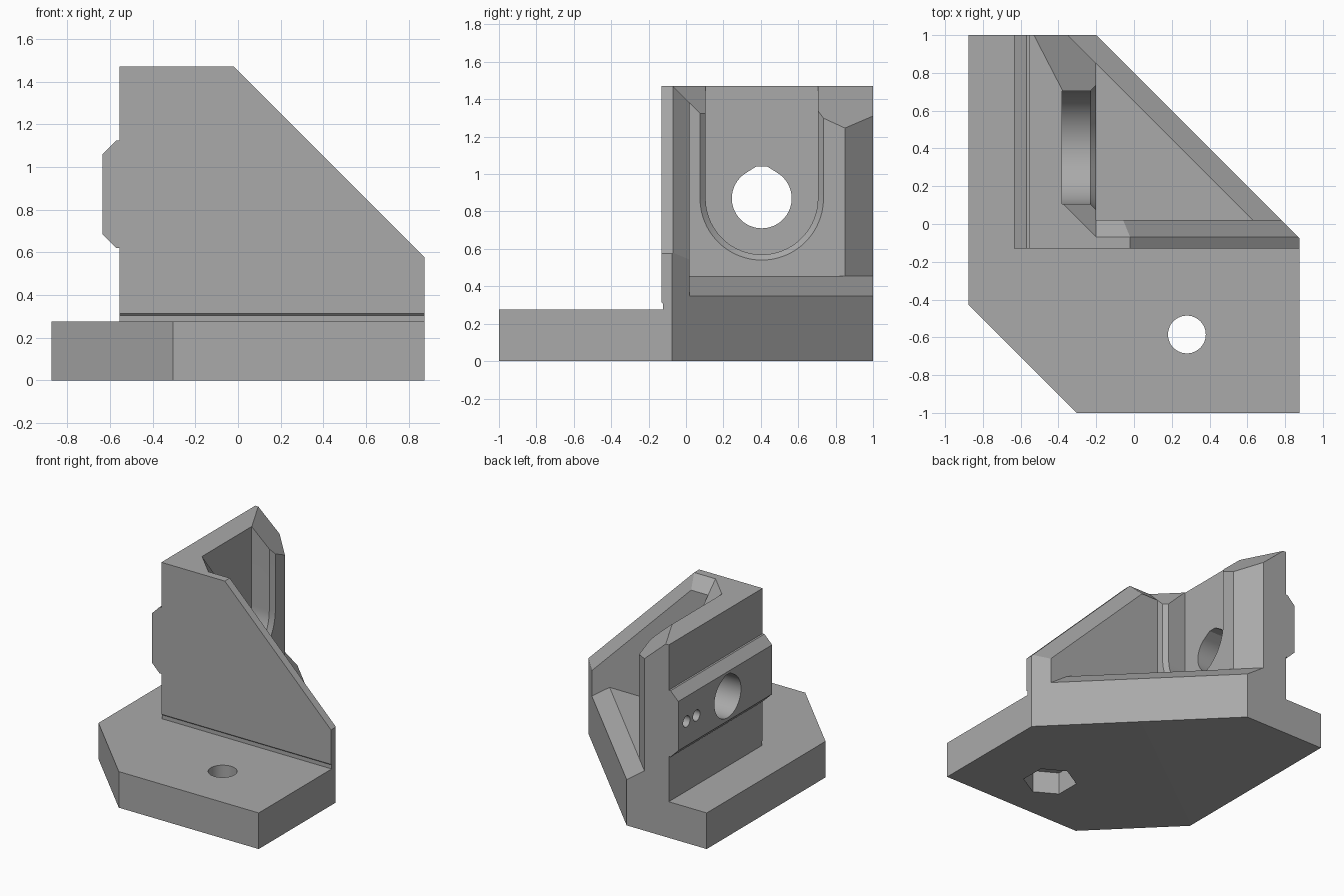
import bpy, bmesh
from math import sin, cos, pi, radians
from mathutils import Vector

cube = bpy.data.objects.get("Cube")
if cube:
    bpy.data.objects.remove(cube, do_unlink=True)

grey = bpy.data.materials.new("plain grey")
grey.use_nodes = True
COLOUR = (0.4, 0.4, 0.4, 1)
grey.diffuse_color = COLOUR
grey.node_tree.nodes["Principled BSDF"].inputs["Base Color"].default_value = COLOUR
R2 = 2 ** 0.5


def finish(bm, name):
    bmesh.ops.recalc_face_normals(bm, faces=bm.faces)
    mesh = bpy.data.meshes.new(name)
    bm.to_mesh(mesh)
    bm.free()
    mesh.materials.append(grey)
    obj = bpy.data.objects.new(name, mesh)
    bpy.context.collection.objects.link(obj)
    return obj


def convex(name, *planes):
    """Solid kept where normal . point > distance for every plane."""
    bm = bmesh.new()
    bmesh.ops.create_cube(bm, size=4)
    for nx, ny, nz, d in planes:
        n = Vector((nx, ny, nz))
        cut = bmesh.ops.bisect_plane(
            bm, geom=bm.verts[:] + bm.edges[:] + bm.faces[:], dist=1e-6,
            plane_co=n * (d / n.length_squared), plane_no=n, clear_inner=True)
        edges = [e for e in cut["geom_cut"] if isinstance(e, bmesh.types.BMEdge)]
        if edges:
            bmesh.ops.contextual_create(bm, geom=edges)
    return finish(bm, name)


def loft(name, loops):
    """Closed solid through matching loops of points."""
    bm = bmesh.new()
    rings = [[bm.verts.new(p) for p in loop] for loop in loops]
    for a, b in zip(rings, rings[1:]):
        for i in range(len(a)):
            j = (i + 1) % len(a)
            bm.faces.new((a[i], a[j], b[j], b[i]))
    bm.faces.new(rings[0])
    bm.faces.new(rings[-1])
    return finish(bm, name)


def arc(cy, cz, r, start, end, n):
    return [(cy + r * cos(start + (end - start) * i / n),
             cz + r * sin(start + (end - start) * i / n)) for i in range(n + 1)]


def along_x(name, points, lo, hi):
    return loft(name, [[(x, y, z) for y, z in points] for x in (lo, hi)])


def along_z(name, points, lo, hi):
    return loft(name, [[(x, y, z) for x, y in points] for z in (lo, hi)])


def combine(target, other, operation="DIFFERENCE"):
    mod = target.modifiers.new(other.name, "BOOLEAN")
    mod.operation, mod.solver, mod.object = operation, "EXACT", other
    bpy.context.view_layer.objects.active = target
    bpy.ops.object.modifier_apply(modifier=mod.name)
    bpy.data.objects.remove(other, do_unlink=True)


# Base plate with a chamfer all round the underside
c = 0.12
bracket = convex(
    "corner_bracket",
    (0, 0, 1, 0), (0, 0, -1, -0.275),
    (1, 0, 0, -0.875), (-1, 0, 0, -0.875), (0, 1, 0, -1), (0, -1, 0, -1),
    (1, 1, 0, -1.305),
    (1, 0, 1, c - 0.995), (-1, 0, 1, c - 0.995),
    (0, 1, 1, c - 1.12), (0, -1, 1, c - 1.12),
    (1, 1, R2, -1.305), (-1, -1, R2, -0.8))

# Undo the doubled chamfer offset by building the upright over the plate
profile = [(0.875, 0.2), (0.875, 0.575), (-0.02, 1.47), (-0.555, 1.47),
           (-0.555, 1.125), (-0.57, 1.125), (-0.635, 1.06), (-0.635, 0.685),
           (-0.57, 0.62), (-0.555, 0.62), (-0.555, 0.2)]
upright = loft("upright", [[(x, y, z) for x, z in profile] for y in (-0.13, 1)])
combine(bracket, upright, "UNION")

# Diagonal outer side, then the shelf set back behind its sloped edge
combine(bracket, convex("diagonal_cut", (1, 1, 0, 0.8)))
combine(bracket, convex("setback_cut", (1, 1, 0, 0.65), (0, 1, 0, 0.02),
                        (1 / R2, 1 / R2, 1, 0.65 / R2 + 0.455)))

# Inner cavity between the two walls
combine(bracket, convex("cavity", (1, 0, 0, -0.2), (0, 1, 0, 0.02), (0, 0, 1, 0.455)))

# Chamfers on the wall rims
combine(bracket, convex("top_rim", (1, 1, 1, 1.2), (0, 1, 1, 1.4), (0, -1, 0, -0.107)))
combine(bracket, convex("slope_rim", (1 / R2, 1, 1 / R2, 1.45 / R2 - 0.07),
                        (1, 0, 0, -0.2), (0, -1, 0, -0.03)))
combine(bracket, convex("rear_rim", (0.888, 0.459, 1, 1.4585), (0, 1, 0, 0.5)))

# Round-bottomed recess with a flared mouth
HY, HZ = 0.405, 0.87
recess = []
for x, r in ((-0.38, 0.3), (-0.23, 0.3), (-0.2, 0.33), (0.9, 0.33)):
    outline = arc(HY, HZ, r, pi, 2 * pi, 40) + [(HY + r, 1.6), (HY - r, 1.6)]
    recess.append([(x, y, z) for y, z in outline])
combine(bracket, loft("recess", recess))

# Main hole with a peaked flat top, and two small blind holes in the rail
hole = arc(HY, HZ, 0.16, radians(120), radians(420), 56)
hole += [(HY + 0.03, HZ + 0.17), (HY - 0.03, HZ + 0.17)]
combine(bracket, along_x("main_hole", hole, -0.8, -0.3))
for y in (0.78, 0.9):
    combine(bracket, along_x("small_hole", arc(y, HZ, 0.042, 0, 2 * pi * 23 / 24, 23), -0.8, -0.47))

# Bolt hole through the plate with a hexagonal nut pocket below
combine(bracket, along_z("bolt_hole", arc(0.28, -0.585, 0.1, 0, 2 * pi * 47 / 48, 47), -0.2, 0.5))
combine(bracket, along_z("nut_pocket", arc(0.28, -0.585, 0.188, pi / 6, pi * 11 / 6, 5), -0.2, 0.17))

# Thin undercut at the foot of the front wall
combine(bracket, convex("undercut", (0, 0, 1, 0.275), (0, -1, 0, 0.122),
                        (0, -1, -1, -0.183), (0, 1, 0, -0.3)))

bpy.ops.object.select_all(action="DESELECT")
bracket.select_set(True)
bpy.context.view_layer.objects.active = bracket
bpy.ops.object.shade_smooth_by_angle(angle=radians(25))
